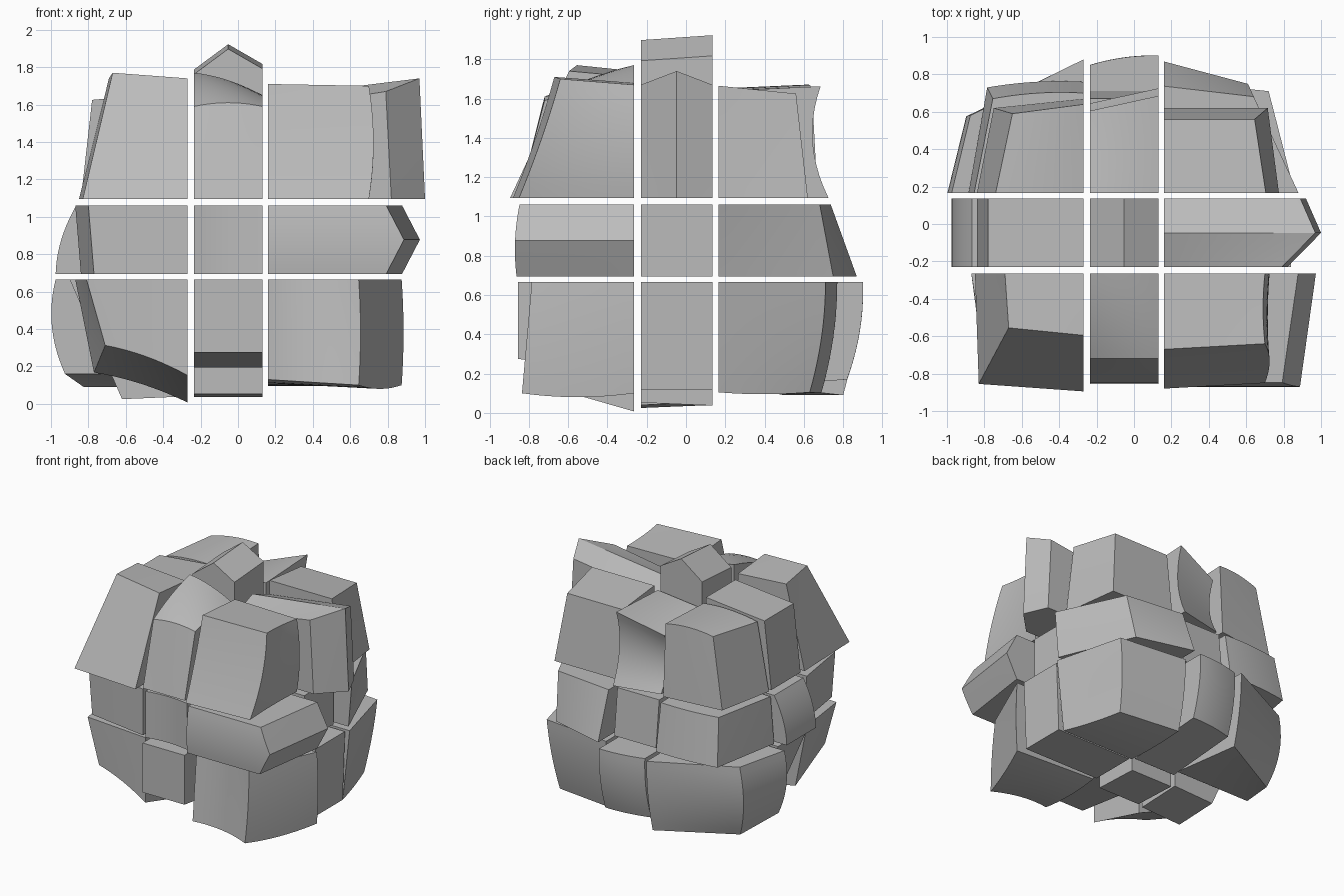
import bpy
import bmesh

old = bpy.data.objects.get("Cube")
if old:
    bpy.data.objects.remove(old)

# Single grey finish
grey = bpy.data.materials.new("plain grey")
grey.use_nodes = True
colour = (0.5, 0.5, 0.5, 1)
grey.diffuse_color = colour
grey.node_tree.nodes["Principled BSDF"].inputs["Base Color"].default_value = colour

# Cell limits of the middle layer and the gaps on either side of it
LIMITS = {
    "x": (-.27, -.235, .13, .16),
    "y": (-.265, -.23, .135, .165),
    "z": (.665, .695, 1.06, 1.095),
}
LOW_WORD = {"x": "right", "y": "front", "z": "lower"}
HIGH_WORD = {"x": "left", "y": "back", "z": "upper"}


def face(base, twist=0, **terms):
    """Outer surface: a base distance with slopes, arcs and ridges per axis."""
    def height(at):
        value = base
        product = 1
        for key, amount in terms.items():
            kind, _, axis = key.rpartition("_")
            t = at[axis]
            if kind == "arc":
                value += amount * (1 - 4 * t * t)
            elif kind == "ridge":
                value += amount * (1 - 2 * abs(t))
            else:
                value += amount * t
                product *= 2 * t
        return value + twist * product
    return height


def block(name, **outer):
    """One block: flat inner walls, shaped outer surfaces."""
    bm = bmesh.new()
    bmesh.ops.create_cube(bm, size=1)
    bmesh.ops.subdivide_edges(bm, edges=bm.edges[:], cuts=9, use_grid_fill=True)
    words = name.split()
    for vert in bm.verts:
        at = dict(zip("xyz", vert.co))
        place = []
        for axis in "xyz":
            a, b, c, d = LIMITS[axis]
            if LOW_WORD[axis] in words:
                low, high = outer[axis](at), a
            elif HIGH_WORD[axis] in words:
                low, high = d, outer[axis](at)
            else:
                low, high = b, c
            place.append(low + (at[axis] + .5) * (high - low))
        vert.co = place
    title = name.replace(" ", "_") + "_block"
    mesh = bpy.data.meshes.new(title)
    bm.to_mesh(mesh)
    bm.free()
    mesh.materials.append(grey)
    obj = bpy.data.objects.new(title, mesh)
    bpy.context.collection.objects.link(obj)
    bpy.ops.object.select_all(action="DESELECT")
    obj.select_set(True)
    bpy.context.view_layer.objects.active = obj
    bpy.ops.object.shade_smooth_by_angle()


# Upper layer
block("upper front right",
      x=face(-.76, y=-.02, z=.16),
      y=face(-.725, x=-.04, z=.3),
      z=face(1.74, x=-.03, y=-.03))
block("upper front",
      y=face(-.785, z=.13),
      z=face(1.65, x=-.06, y=.12, twist=-.03, arc_x=.02, arc_y=.02))
block("upper front left",
      x=face(.7, arc_z=.025, arc_y=-.01),
      y=face(-.76, x=.03, z=.21, arc_z=.01),
      z=face(1.69, x=-.01, y=-.03))
block("upper right",
      x=face(-.81, z=.06),
      z=face(1.65, x=.05))
block("upper",
      z=face(1.79, x=.03, y=.025, ridge_x=.12))
block("upper left",
      x=face(.855, y=.1, z=-.03, ridge_y=.13),
      z=face(1.62, x=.1, ridge_y=.07))
block("upper back right",
      x=face(-.745, y=.09, z=.1),
      y=face(.63, x=.05, z=-.03),
      z=face(1.64, x=.02, y=.02, arc_x=.02))
block("upper back",
      y=face(.665, x=.08, z=-.04, arc_z=-.06),
      z=face(1.61, x=.08, y=-.015, twist=.02))
block("upper back left",
      x=face(.71, y=-.06, z=-.07),
      y=face(.59, z=-.06),
      z=face(1.645, y=-.04))

# Middle layer
block("middle front right",
      x=face(-.82, y=-.07, z=-.03),
      y=face(-.76, x=-.08))
block("middle front",
      y=face(-.82, arc_x=.02))
block("middle front left",
      x=face(.835, y=.085, ridge_z=.095),
      y=face(-.855, z=.015, arc_z=-.015))
block("middle right",
      x=face(-.92, z=.11, arc_z=-.025))
block("middle",)
block("middle left",
      x=face(.74))
block("middle back right",
      x=face(-.82, y=.1, z=.03),
      y=face(.715, x=.03, z=-.06, arc_x=.015))
block("middle back",
      y=face(.69, z=-.04))
block("middle back left",
      x=face(.745, y=-.24, z=.03),
      y=face(.759, x=-.088, z=-.1, twist=.016))

# Lower layer
block("lower front right",
      x=face(-.79, y=-.06, z=-.1),
      y=face(-.745, x=-.05),
      z=face(.16, x=-.16, y=-.145, arc_x=.02))
block("lower front",
      y=face(-.855),
      z=face(.235, y=-.08))
block("lower front left",
      x=face(.76, y=.23, arc_z=.01),
      y=face(-.79, x=-.04, z=.05, arc_x=.04),
      z=face(.115, x=-.03, arc_y=-.02))
block("lower right",
      x=face(-.76, z=-.28),
      z=face(.04, x=.015, y=.015))
block("lower",
      z=face(.045, y=-.015))
block("lower left",
      x=face(.83, z=.02),
      z=face(.12))
block("lower back right",
      x=face(-.9, y=.1, z=-.05, arc_z=-.045),
      y=face(.69, x=.3, z=.08, arc_z=.02),
      z=face(.125, y=-.07))
block("lower back",
      y=face(.835, x=.05, z=.08, arc_x=.015, arc_z=.025),
      z=face(.145, y=.05))
block("lower back left",
      x=face(.76, y=-.14, z=.06),
      y=face(.7, x=-.06, z=.08, arc_z=.02),
      z=face(.105, arc_y=-.01))
